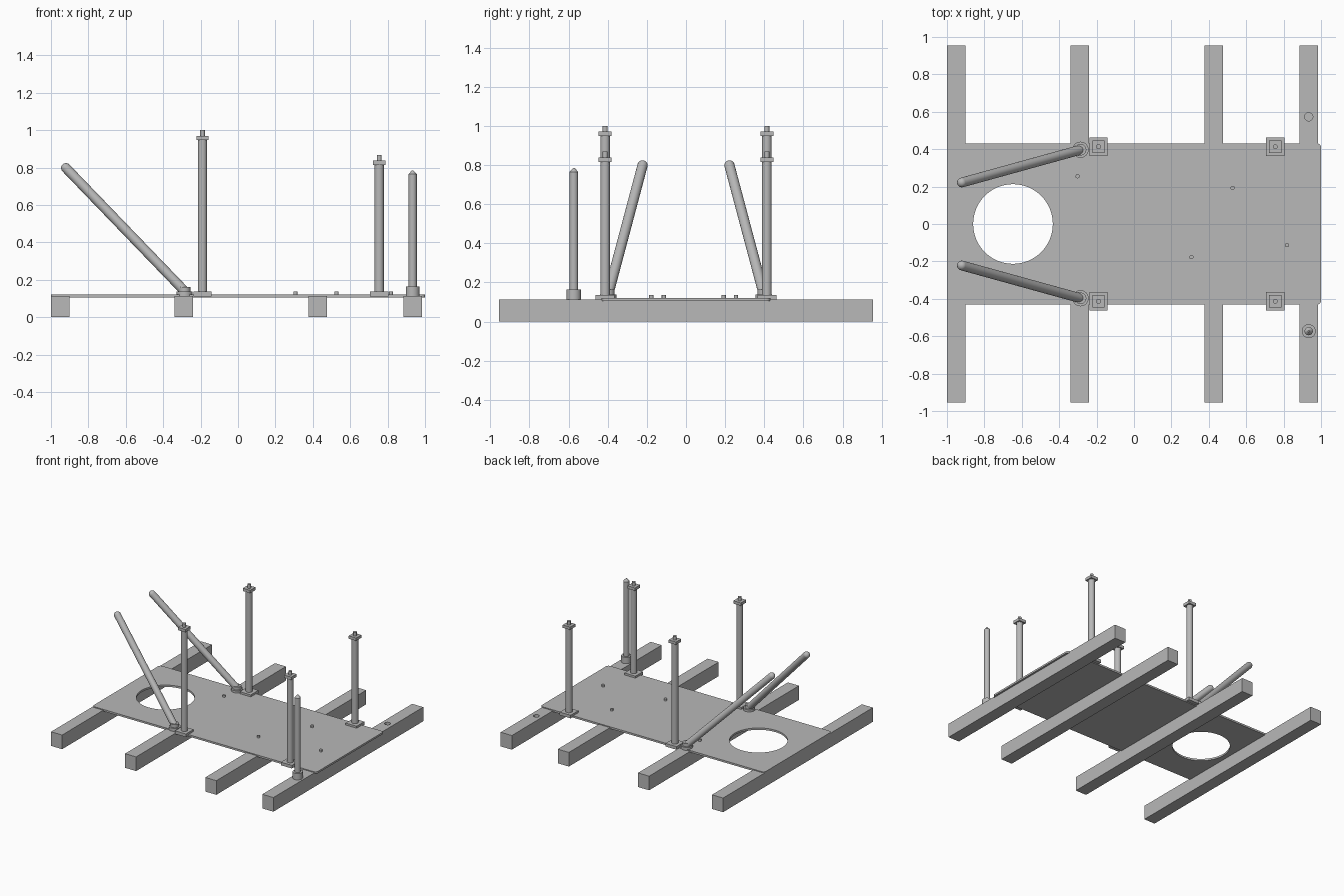
import bpy, bmesh, math
from mathutils import Vector

if "Cube" in bpy.data.objects:
    bpy.data.objects.remove(bpy.data.objects["Cube"])

GREY = (0.48, 0.48, 0.48, 1)
metal = bpy.data.materials.new("plain_grey")
metal.use_nodes = True
metal.diffuse_color = GREY
metal.node_tree.nodes["Principled BSDF"].inputs["Base Color"].default_value = GREY


def finish(name, smooth):
    ob = bpy.context.object
    ob.name = name
    ob.data.materials.append(metal)
    if smooth:
        bpy.ops.object.shade_smooth_by_angle(angle=math.radians(35))
    return ob


def box(name, x, y, z0, z1, sx, sy):
    bpy.ops.mesh.primitive_cube_add(size=1, location=(x, y, (z0 + z1) / 2))
    bpy.context.object.scale = (sx, sy, z1 - z0)
    bpy.ops.object.transform_apply(location=False, rotation=False)
    return finish(name, False)


def cylinder(name, x, y, z0, z1, r, r_top=None, sides=32):
    bpy.ops.mesh.primitive_cone_add(vertices=sides, radius1=r, radius2=r if r_top is None else r_top,
                                    depth=z1 - z0, location=(x, y, (z0 + z1) / 2))
    return finish(name, True)


def drill(target, x, y, z0, z1, r):
    cutter = cylinder("cutter", x, y, z0, z1, r, sides=64)
    mod = target.modifiers.new("hole", "BOOLEAN")
    mod.object = cutter
    mod.solver = "EXACT"
    bpy.context.view_layer.objects.active = target
    bpy.ops.object.modifier_apply(modifier=mod.name)
    bpy.data.objects.remove(cutter)


def rod(name, a, b, r):
    # round-ended bar between two points
    a, b = Vector(a), Vector(b)
    axis = b - a
    spin = axis.to_track_quat("Z", "Y")
    bpy.ops.mesh.primitive_cylinder_add(vertices=32, radius=r, depth=axis.length,
                                        location=(a + b) / 2, rotation=spin.to_euler())
    finish(name, True)
    bpy.ops.mesh.primitive_uv_sphere_add(segments=32, ring_count=16, radius=r,
                                         location=b, rotation=spin.to_euler())
    finish(name + "_round_end", True)


BEAM_TOP = 0.114
DECK = 0.121
PAD_TOP = 0.137

# Cross beams
beams = [box(f"cross_beam_{i + 1}", x, 0, 0, BEAM_TOP, 0.099, 1.91)
         for i, x in enumerate((-0.95, -0.29, 0.426, 0.935))]

# Socket hole in the end beam
drill(beams[3], 0.934, 0.573, 0.05, 0.2, 0.022)

# Deck plate with rounded corners and a large round opening
plate = box("deck_plate", 0, 0, 0.106, DECK, 2, 0.862)
bm = bmesh.new()
bm.from_mesh(plate.data)
corners = [e for e in bm.edges if abs(e.verts[0].co.z - e.verts[1].co.z) > 0.001]
bmesh.ops.bevel(bm, geom=corners, offset=0.022, segments=5, profile=0.5, affect="EDGES")
bm.to_mesh(plate.data)
bm.free()
drill(plate, -0.647, 0, 0, 0.3, 0.213)

# Small locating pins on the deck
for i, (x, y) in enumerate(((-0.302, 0.255), (0.527, 0.193), (0.307, -0.177), (0.818, -0.113))):
    cylinder(f"deck_pin_{i + 1}", x, y, DECK - 0.005, PAD_TOP, 0.011, sides=20)

for side, s in (("left", 1), ("right", -1)):
    back = "back" if s > 0 else "front"
    # Upright posts with square base pad, cap and top pin
    for label, x, top in (("tall", -0.19, 1.0), ("short", 0.755, 0.868)):
        name = f"{back}_{label}_post"
        y = s * 0.413
        box(name + "_pad", x, y, 0.112, PAD_TOP, 0.098, 0.098)
        cylinder(name, x, y, PAD_TOP, top - 0.05, 0.025)
        box(name + "_cap", x, y, top - 0.053, top - 0.03, 0.066, 0.066)
        cylinder(name + "_pin", x, y, top - 0.03, top, 0.013, sides=20)
    # Slanted arms in stepped collars
    x, y = -0.286, s * 0.397
    cylinder(f"{back}_arm_flange", x, y, DECK - 0.007, 0.138, 0.043)
    cylinder(f"{back}_arm_collar", x, y, 0.138, 0.163, 0.031)
    rod(f"{back}_slanted_arm", (x, y, 0.14), (-0.92, s * 0.222, 0.798), 0.026)

# Lone pointed rod standing in a collar on the end beam
cylinder("guide_rod_collar", 0.934, -0.573, BEAM_TOP - 0.005, 0.165, 0.037)
cylinder("guide_rod", 0.934, -0.573, 0.165, 0.765, 0.022)
cylinder("guide_rod_tip", 0.934, -0.573, 0.765, 0.785, 0.022, 0.004)
